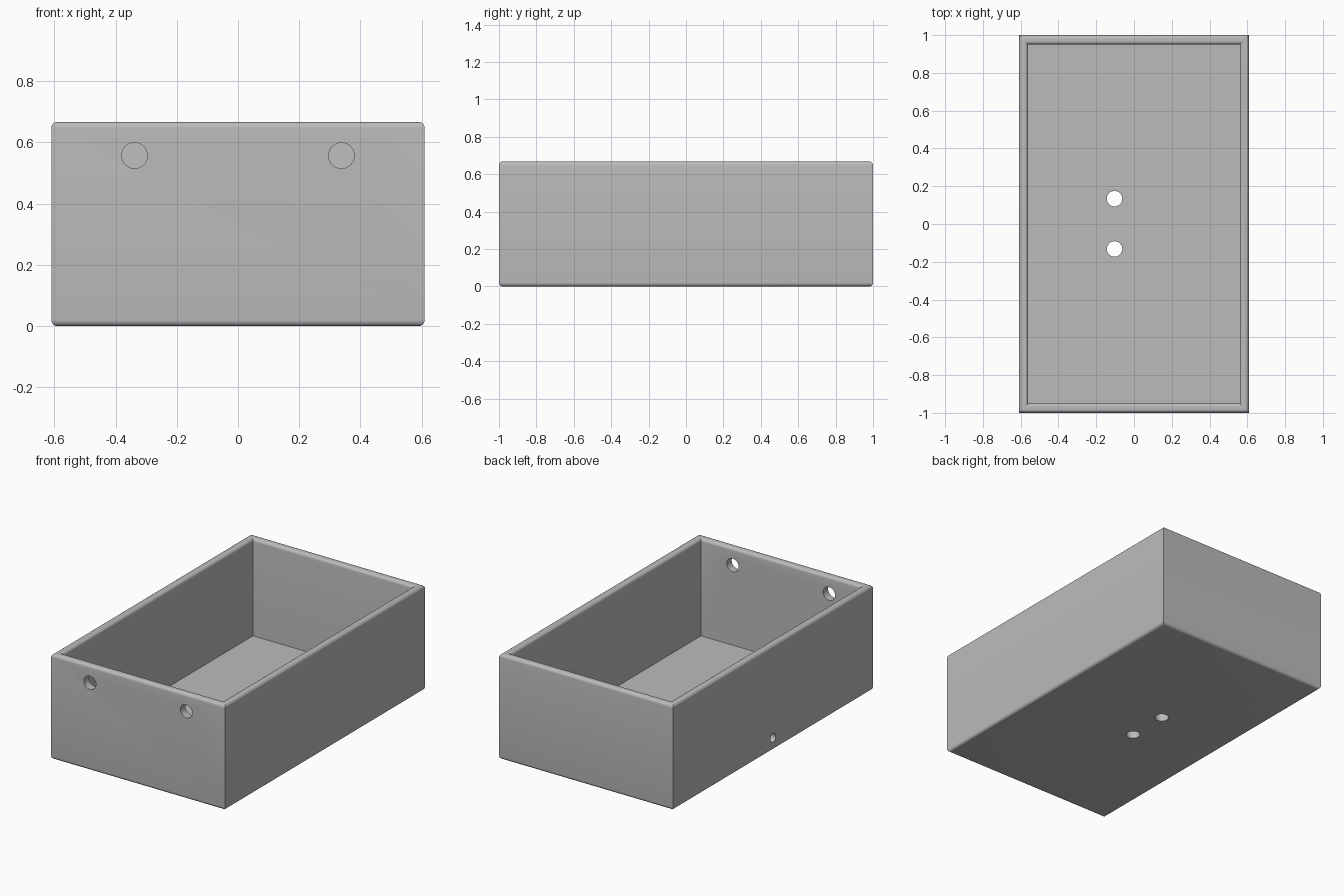
import bpy, bmesh, math
from mathutils import Matrix

if "Cube" in bpy.data.objects:
    bpy.data.objects.remove(bpy.data.objects["Cube"])

HX, HY, H = 0.61, 1.0, 0.667      # outer half sizes and height
WALL, R, STEPS = 0.05, 0.02, 6    # wall thickness, edge rounding

grey = bpy.data.materials.new("plain grey")
grey.use_nodes = True
colour = (0.5, 0.5, 0.5, 1)
grey.diffuse_color = colour
grey.node_tree.nodes["Principled BSDF"].inputs["Base Color"].default_value = colour


def arc(inset, z, start, end):
    """Quarter round as (inset, z) points."""
    angles = [math.radians(start + (end - start) * i / STEPS) for i in range(STEPS + 1)]
    return [(inset + R * math.cos(a), z + R * math.sin(a)) for a in angles]


# Wall section: bottom edge, outer rim, inner rim, floor level
profile = (arc(R, R, 270, 180) + arc(R, H - R, 180, 90)
           + arc(WALL - R, H - R, 90, 0) + [(WALL, WALL)])

# Tray: the section swept round a rectangle with mitred corners
bm = bmesh.new()
rings = [[bm.verts.new((sx * (HX - d), sy * (HY - d), z))
          for sx, sy in ((-1, -1), (1, -1), (1, 1), (-1, 1))] for d, z in profile]
for low, high in zip(rings, rings[1:]):
    for i in range(4):
        j = (i + 1) % 4
        bm.faces.new((low[i], low[j], high[j], high[i]))
bm.faces.new(rings[0][::-1])
bm.faces.new(rings[-1])
bmesh.ops.recalc_face_normals(bm, faces=bm.faces)
mesh = bpy.data.meshes.new("tray")
bm.to_mesh(mesh)
bm.free()
mesh.materials.append(grey)
tray = bpy.data.objects.new("tray", mesh)
bpy.context.collection.objects.link(tray)

# Holes: two in the front wall, two in the floor, one small in the side wall
front = Matrix.Rotation(math.pi / 2, 4, "X")
side = Matrix.Rotation(math.pi / 2, 4, "Y")
holes = [((x, -HY, 0.557), 0.042, front) for x in (-0.338, 0.338)]
holes += [((-0.103, y, 0), 0.041, Matrix()) for y in (-0.132, 0.134)]
holes += [((-HX, 0, 0.08), 0.027, side)]

bm = bmesh.new()
for place, radius, turn in holes:
    bmesh.ops.create_cone(bm, cap_ends=True, segments=32, radius1=radius, radius2=radius,
                          depth=0.2, matrix=Matrix.Translation(place) @ turn)
mesh = bpy.data.meshes.new("hole_cutter")
bm.to_mesh(mesh)
bm.free()
mesh.materials.append(grey)
cutter = bpy.data.objects.new("hole_cutter", mesh)
bpy.context.collection.objects.link(cutter)

cut = tray.modifiers.new("holes", "BOOLEAN")
cut.operation = "DIFFERENCE"
cut.solver = "EXACT"
cut.object = cutter
bpy.context.view_layer.objects.active = tray
tray.select_set(True)
bpy.ops.object.modifier_apply(modifier=cut.name)
bpy.data.objects.remove(cutter)
bpy.ops.object.shade_smooth_by_angle(angle=math.radians(30))
